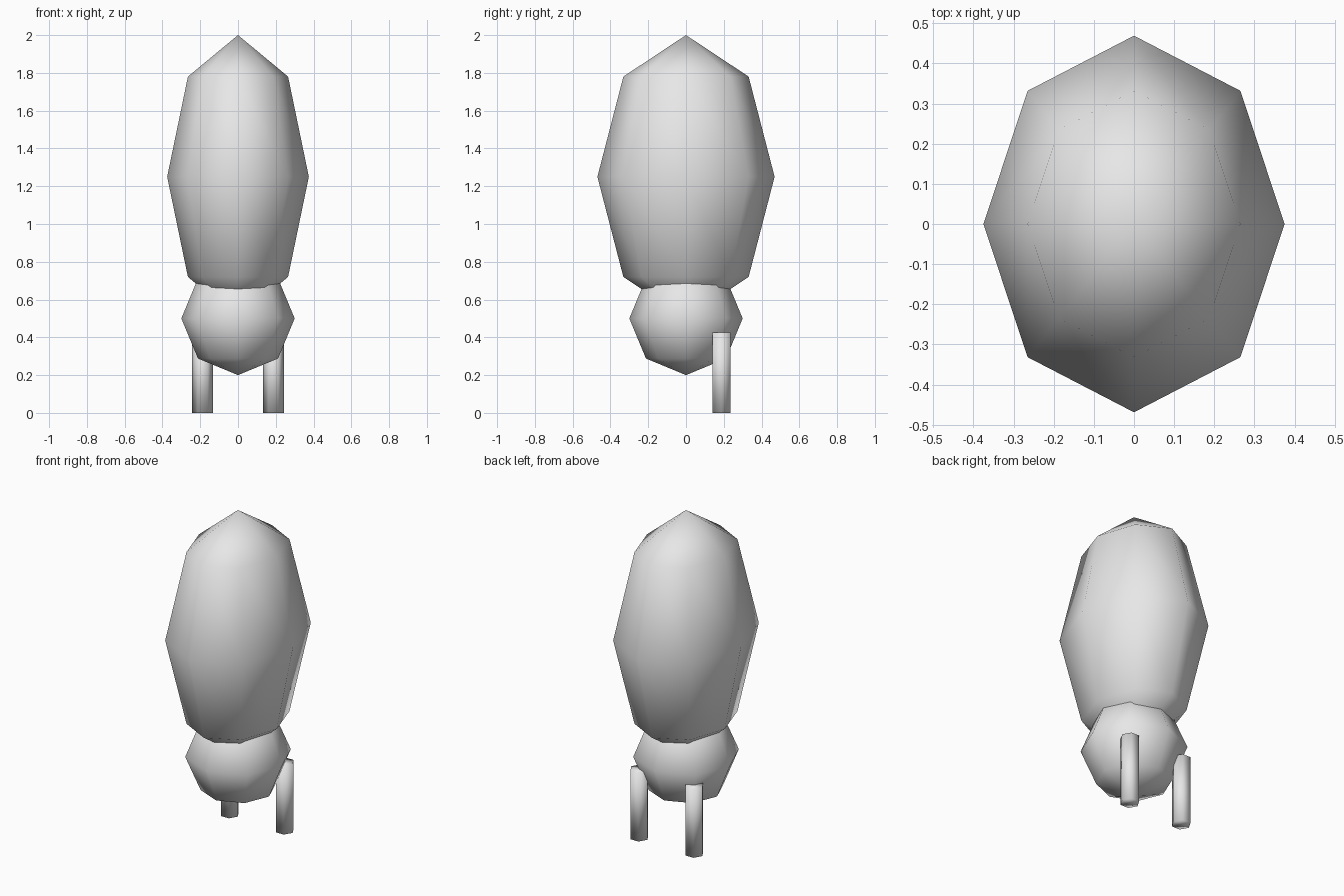
import bpy
import math

if "Cube" in bpy.data.objects:
    bpy.data.objects.remove(bpy.data.objects["Cube"])

grey = bpy.data.materials.new("plain grey")
grey.diffuse_color = (0.8, 0.8, 0.8, 1)
grey.use_nodes = True
grey.node_tree.nodes["Principled BSDF"].inputs["Base Color"].default_value = grey.diffuse_color


def finish(name, scale=(1, 1, 1)):
    ob = bpy.context.object
    ob.name = name
    ob.scale = scale
    bpy.ops.object.transform_apply(location=False, rotation=True, scale=True)
    ob.data.materials.append(grey)
    for p in ob.data.polygons:
        p.use_smooth = True
    return ob


def ball(name, z, radii):
    bpy.ops.mesh.primitive_uv_sphere_add(segments=8, ring_count=4, radius=1, location=(0, 0, z))
    return finish(name, radii)


# Tall upper body and round lower body
ball("upper_body", 1.25, (0.375, 0.469, 0.75))
ball("lower_body", 0.5, (0.3, 0.3, 0.3))

# Pair of six-sided legs, corners pointing sideways
for side, x in (("left", -0.1875), ("right", 0.1875)):
    bpy.ops.mesh.primitive_cylinder_add(vertices=6, radius=0.055, depth=0.425,
                                        location=(x, 0.1875, 0.2125),
                                        rotation=(0, 0, math.radians(90)))
    finish(side + "_leg")
